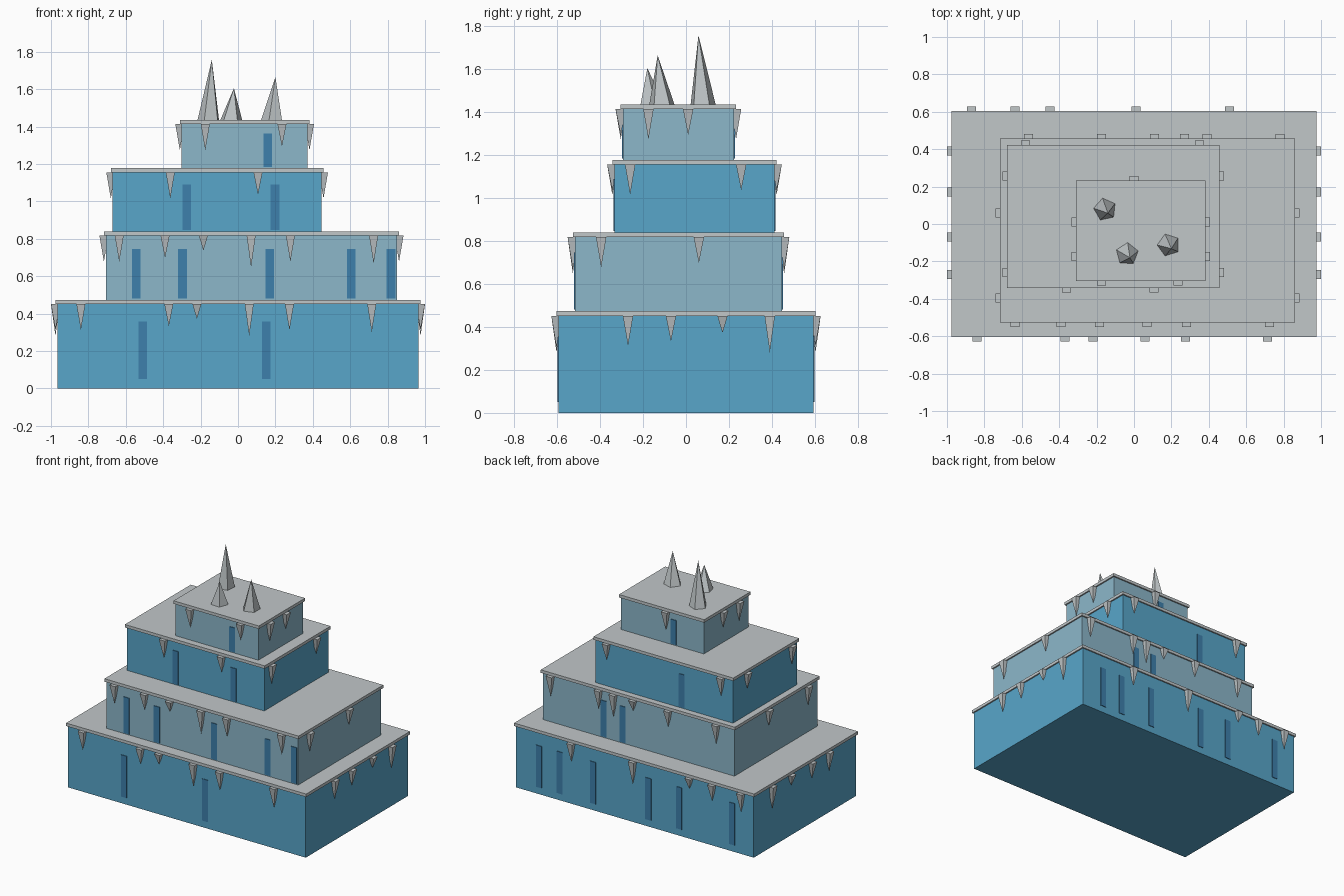
import bpy, bmesh, math
from mathutils import Vector

if "Cube" in bpy.data.objects:
    bpy.data.objects.remove(bpy.data.objects["Cube"])


def material(name, rgb):
    m = bpy.data.materials.new(name)
    m.diffuse_color = (*rgb, 1)
    m.use_nodes = True
    m.node_tree.nodes["Principled BSDF"].inputs["Base Color"].default_value = m.diffuse_color
    return m


BLUE = material("deep ice blue", (0.098, 0.381, 0.591))
PALE = material("pale ice blue", (0.262, 0.474, 0.591))
GREY = material("frost grey", (0.533, 0.571, 0.584))
DARK = material("window blue", (0.048, 0.216, 0.413))

HALF = 0.024    # icicle half width
LIP = 0.010     # ledge overhang
SLAB = 0.022    # ledge thickness
WIN = 0.023     # window half width
PROUD = 0.0045  # window plate relief
LENGTHS = (0.14, 0.12, 0.08, 0.17, 0.14, 0.15)  # repeating icicle lengths


def finish(name, bm, mat):
    bmesh.ops.recalc_face_normals(bm, faces=bm.faces)
    me = bpy.data.meshes.new(name)
    bm.to_mesh(me)
    bm.free()
    me.materials.append(mat)
    bpy.context.collection.objects.link(bpy.data.objects.new(name, me))


def add_box(bm, x0, x1, y0, y1, z0, z1):
    for v in bmesh.ops.create_cube(bm, size=1)["verts"]:
        v.co = Vector((x1 if v.co.x > 0 else x0,
                       y1 if v.co.y > 0 else y0,
                       z1 if v.co.z > 0 else z0))


def add_spike(bm, centre, radius, sides, turn, tip):
    """Pyramid with a regular base of the given number of sides."""
    cx, cy, cz = centre
    ring = []
    for i in range(sides):
        a = math.radians(turn + 360 * i / sides)
        ring.append(bm.verts.new((cx + radius * math.cos(a), cy + radius * math.sin(a), cz)))
    top = bm.verts.new(tip)
    bm.faces.new(ring)
    for i, v in enumerate(ring):
        bm.faces.new((v, ring[(i + 1) % sides], top))


def add_icicles(bm, points, z):
    for i, (x, y) in enumerate(points):
        tip = (x, y, z - LENGTHS[i % len(LENGTHS)])
        add_spike(bm, (x, y, z), HALF * math.sqrt(2), 4, 45, tip)


def build_tier(n, xs, ys, z0, z2, mat, front_win, back_win, front, back, sides):
    (x0, x1), (y0, y1) = xs, ys
    z1 = z2 - SLAB

    # Walls
    bm = bmesh.new()
    add_box(bm, x0 + LIP, x1 - LIP, y0 + LIP, y1 - LIP, z0, z1)
    finish(f"tier_{n}_walls", bm, mat)

    # Ledge slab
    bm = bmesh.new()
    add_box(bm, x0, x1, y0, y1, z1, z2)
    finish(f"tier_{n}_ledge", bm, GREY)

    # Narrow window plates, four fifths of the wall high
    bm = bmesh.new()
    sill = z0 + (0.05 if n == 1 else 0.007)
    head = z0 + 0.79 * (z1 - z0)
    for wall, places in ((y0 + LIP, front_win), (y1 - LIP, back_win)):
        for x in places:
            add_box(bm, x - WIN, x + WIN, wall - PROUD, wall + PROUD, sill, head)
    finish(f"tier_{n}_windows", bm, DARK)

    # Icicles along the ledge edges, the two ends sharing their spacing
    bm = bmesh.new()
    add_icicles(bm, [(x, y0) for x in front], z1)
    add_icicles(bm, [(x, y1) for x in back], z1)
    for x in (x0, x1):
        add_icicles(bm, [(x, y) for y in sides], z1)
    finish(f"tier_{n}_icicles", bm, GREY)


# Four stepped tiers
build_tier(1, (-0.976, 0.976), (-0.603, 0.603), 0, 0.474, BLUE,
           front_win=(-0.51, 0.15),
           back_win=(-0.79, -0.36, -0.11, 0.34, 0.61, 0.78),
           front=(-0.84, -0.37, -0.22, 0.06, 0.275, 0.715),
           back=(-0.87, -0.635, -0.45, 0.01, 0.51),
           sides=(-0.27, -0.07, 0.17, 0.39))
build_tier(2, (-0.717, 0.861), (-0.527, 0.457), 0.474, 0.84, PALE,
           front_win=(-0.543, -0.297, 0.17, 0.605, 0.818),
           back_win=(0.2, 0.355),
           front=(-0.635, -0.39, -0.185, 0.07, 0.28, 0.725),
           back=(-0.565, -0.175, 0.11, 0.27, 0.39, 0.78),
           sides=(-0.395, 0.06))
build_tier(3, (-0.68, 0.457), (-0.343, 0.422), 0.84, 1.178, BLUE,
           front_win=(-0.273, 0.198),
           back_win=(-0.255,),
           front=(-0.362, 0.107),
           back=(-0.58, 0.35),
           sides=(-0.26, 0.257))
build_tier(4, (-0.311, 0.382), (-0.304, 0.233), 1.178, 1.436, PALE,
           front_win=(0.16,),
           back_win=(-0.055,),
           front=(-0.175, 0.235),
           back=(0.0,),
           sides=(-0.175, 0.01))

# Leaning five-sided ice spires on the roof
for n, (cx, cy, height, turn) in enumerate((
        (-0.155, 0.078, 1.758, 30),
        (0.185, -0.112, 1.665, 36),
        (-0.037, -0.16, 1.605, 15)), 1):
    bm = bmesh.new()
    add_spike(bm, (cx, cy, 1.434), 0.062, 5, turn, (cx + 0.015, cy - 0.02, height))
    finish(f"roof_spire_{n}", bm, GREY)
